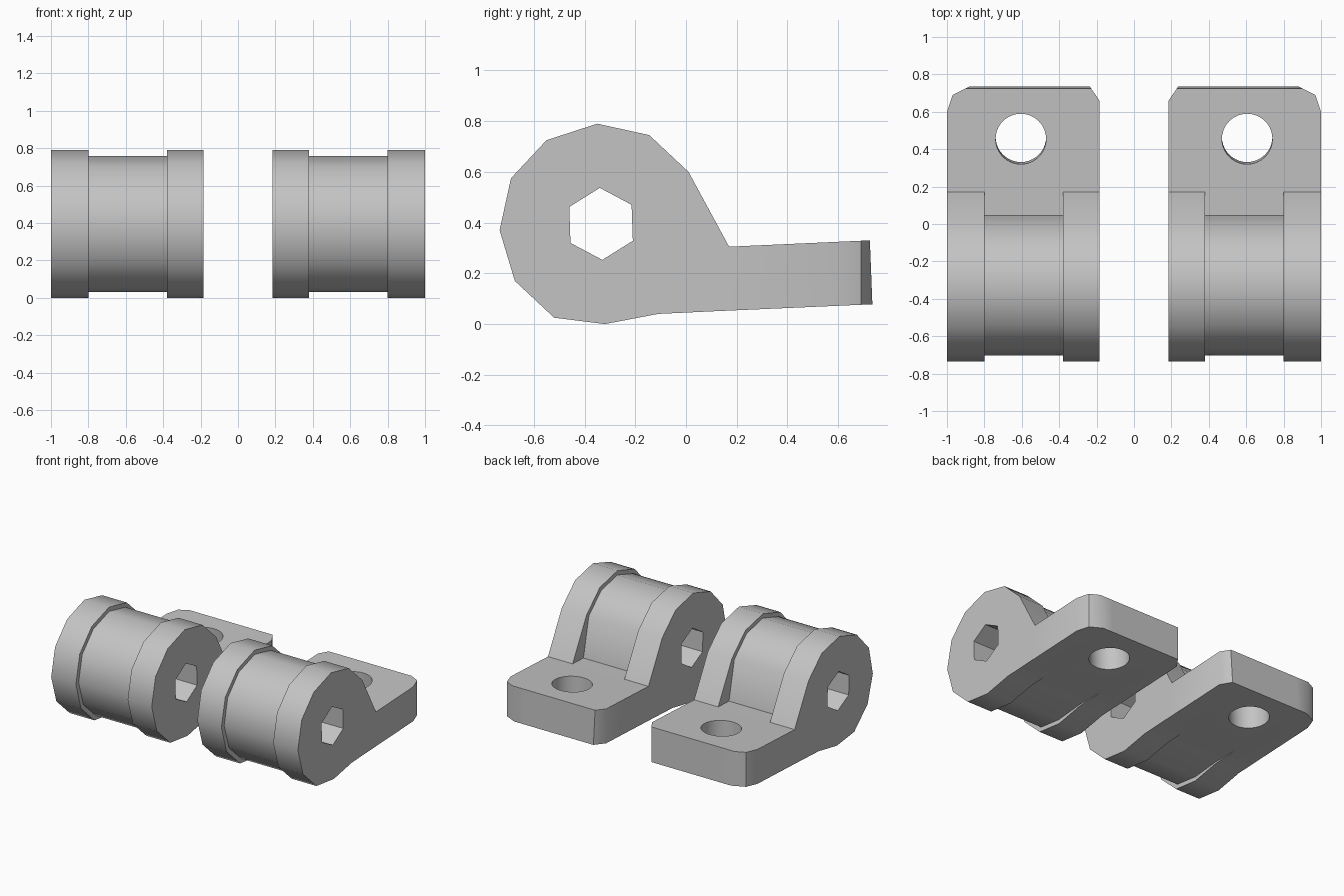
import bpy, bmesh, math
from mathutils import Vector, Matrix

cube = bpy.data.objects.get("Cube")
if cube:
    bpy.data.objects.remove(cube, do_unlink=True)

grey = bpy.data.materials.new("light_grey")
grey.use_nodes = True
grey.diffuse_color = (0.55, 0.55, 0.55, 1)
grey.node_tree.nodes["Principled BSDF"].inputs["Base Color"].default_value = (0.55, 0.55, 0.55, 1)


def loft(name, rings):
    """Solid through rings that share a point count, capped at both ends."""
    bm = bmesh.new()
    loops = [[bm.verts.new(p) for p in ring] for ring in rings]
    for a, b in zip(loops, loops[1:]):
        for i in range(len(a)):
            j = (i + 1) % len(a)
            bm.faces.new((a[i], a[j], b[j], b[i]))
    bm.faces.new(loops[0])
    bm.faces.new(loops[-1])
    bmesh.ops.remove_doubles(bm, verts=bm.verts, dist=0.0005)
    bmesh.ops.recalc_face_normals(bm, faces=bm.faces)
    mesh = bpy.data.meshes.new(name)
    bm.to_mesh(mesh)
    bm.free()
    mesh.materials.append(grey)
    obj = bpy.data.objects.new(name, mesh)
    bpy.context.collection.objects.link(obj)
    return obj


def ngon_prism(name, sides, radius, length, turn, matrix):
    """Regular prism along local z, centred on the matrix."""
    angles = [turn + 2 * math.pi * i / sides for i in range(sides)]
    return loft(name, [[matrix @ Vector((radius * math.cos(a), radius * math.sin(a), z))
                        for a in angles] for z in (-length / 2, length / 2)])


def carve(obj, cutter, operation):
    mod = obj.modifiers.new(operation.title(), 'BOOLEAN')
    mod.operation = operation
    mod.solver = 'EXACT'
    mod.object = cutter
    bpy.context.view_layer.objects.active = obj
    bpy.ops.object.modifier_apply(modifier=mod.name)
    bpy.data.objects.remove(cutter, do_unlink=True)


# Side profile: round rim in (y, z), then the flat mounting tab
centre = Vector((-0.335, 0.395))
rim = [Vector(p) for p in (
    (-0.32, 0.0), (-0.52, 0.025), (-0.675, 0.17), (-0.735, 0.37), (-0.69, 0.575),
    (-0.55, 0.725), (-0.35, 0.79), (-0.145, 0.745), (0.01, 0.60))]
tab = [(0.17, 0.305), (0.725, 0.33), (0.735, 0.078)]
heel, toe = (-0.11, 0.04), (0.10, 0.05)
cheek = rim + [tab[0]] + tab + [toe, heel]
drum = [centre + (p - centre) * 0.92 for p in rim] + [(0.045, 0.30)] + tab + [toe, (-0.11, 0.052)]

# Bracket body: inner cheek, recessed drum, outer cheek
sections = [(0.185, cheek), (0.38, cheek), (0.38, drum), (0.80, drum), (0.80, cheek), (1.0, cheek)]
bracket = loft("hinge_bracket", [[(x, y, z) for y, z in prof] for x, prof in sections])

# Trimmed tab corners
plan = [(0.13, -1), (1.05, -1), (1.05, 0.45), (0.97, 0.69), (0.77, 0.79), (0.274, 0.79), (0.13, 0.58)]
carve(bracket, loft("corner_trim", [[(x, y, z) for x, y in plan] for z in (-0.5, 1.5)]), 'INTERSECT')

# Screw hole through the tab, square to its surface
carve(bracket, ngon_prism("screw_hole", 40, 0.135, 0.6, 0,
      Matrix.Translation((0.605, 0.46, 0.2)) @ Matrix.Rotation(0.045, 4, 'X')), 'DIFFERENCE')

# Hexagonal pin hole through the round end
carve(bracket, ngon_prism("pin_hole", 6, 0.142, 2, math.radians(2),
      Matrix.Translation((0.6, centre.x, centre.y)) @ Matrix.Rotation(math.pi / 2, 4, 'Y')), 'DIFFERENCE')

bpy.ops.object.select_all(action='DESELECT')
bracket.select_set(True)
bpy.context.view_layer.objects.active = bracket
bpy.ops.object.shade_smooth_by_angle(angle=math.radians(40))

# Matching bracket on the other side
mirror = bracket.modifiers.new("Mirror", 'MIRROR')
mirror.use_mirror_merge = False
